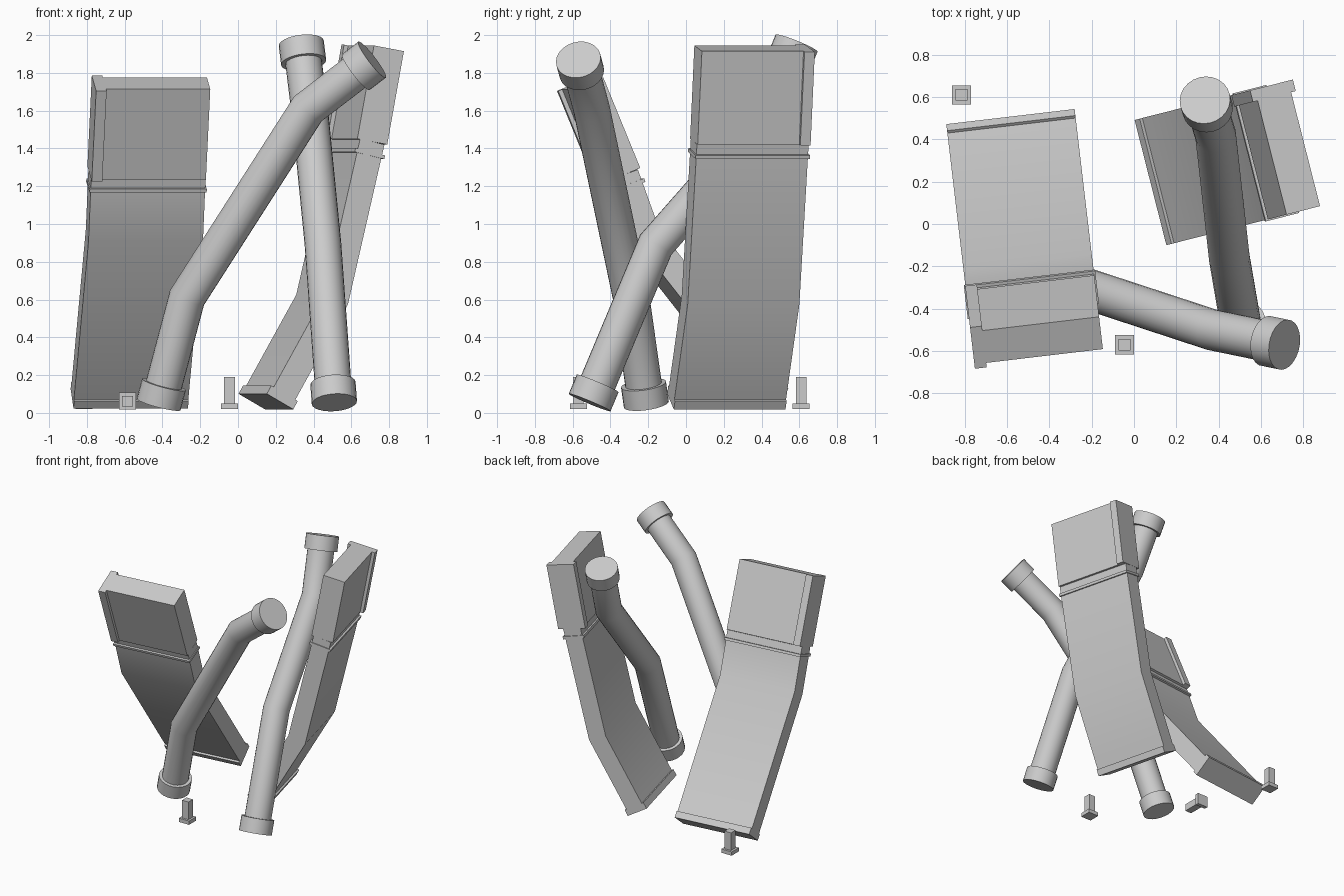
import bpy, bmesh, math
from mathutils import Vector

if "Cube" in bpy.data.objects:
    bpy.data.objects.remove(bpy.data.objects["Cube"])


def finish(name, bm, smooth=False):
    bmesh.ops.recalc_face_normals(bm, faces=bm.faces[:])
    me = bpy.data.meshes.new(name)
    bm.to_mesh(me)
    bm.free()
    ob = bpy.data.objects.new(name, me)
    bpy.context.collection.objects.link(ob)
    if smooth:
        bpy.ops.object.select_all(action='DESELECT')
        ob.select_set(True)
        bpy.context.view_layer.objects.active = ob
        bpy.ops.object.shade_smooth_by_angle(angle=math.radians(35))
    return ob


def loft(name, rings, smooth=False):
    """Skin a list of vertex rings and close both ends."""
    bm = bmesh.new()
    rows = [[bm.verts.new(p) for p in ring] for ring in rings]
    n = len(rows[0])
    for a, b in zip(rows, rows[1:]):
        for i in range(n):
            j = (i + 1) % n
            bm.faces.new((a[i], a[j], b[j], b[i]))
    bm.faces.new(rows[0])
    bm.faces.new(rows[-1])
    return finish(name, bm, smooth)


def sweep_tube(name, path, radius, sides=24):
    """Round tube along a path with mitred corners."""
    pts = [Vector(p) for p in path]
    dirs = [(b - a).normalized() for a, b in zip(pts, pts[1:])]
    x = dirs[0].cross(Vector((0, 1, 0))).normalized()
    y = dirs[0].cross(x)
    ring = [pts[0] + radius * (x * math.cos(t) + y * math.sin(t))
            for t in (2 * math.pi * i / sides for i in range(sides))]
    rings = [ring]
    for k, d in enumerate(dirs):
        nrm = d if k == len(dirs) - 1 else (d + dirs[k + 1]).normalized()
        ring = [p + d * ((pts[k + 1] - p).dot(nrm) / d.dot(nrm)) for p in ring]
        rings.append(ring)
    return loft(name, rings, True)


def bent_pole(name, path):
    pts = [Vector(p) for p in path]
    sweep_tube(name + "_tube", path, 0.097)
    for label, end, nxt in (("lower", pts[0], pts[1]), ("upper", pts[-1], pts[-2])):
        d = (nxt - end).normalized()
        sweep_tube(f"{name}_{label}_cap", (end, end + d * 0.11), 0.12)


def panel(name, origin, across, lean, path):
    """Bent panel; path = (lean, height) centre points: foot, bend, box bottom, top."""
    o, w, l = (Vector((*v, 0)) for v in (origin, across, lean))
    pts = [Vector(p) for p in path]

    def slab(part, line, half, v0=-0.305, v1=0.305, smooth=False):
        dirs = [(b - a).normalized() for a, b in zip(line, line[1:])]
        rings = []
        for i, p in enumerate(line):
            a, b = dirs[max(i - 1, 0)], dirs[min(i, len(dirs) - 1)]
            m = (a + b).normalized()
            off = Vector((m.y, -m.x)) * (half / m.dot(a))
            rings.append([o + l * q.x + w * v + Vector((0, 0, q.y))
                          for q, v in ((p + off, v0), (p + off, v1), (p - off, v1), (p - off, v0))])
        loft(f"{name}_{part}", rings, smooth)

    foot, bend, low, top = pts
    up0 = (bend - foot).normalized()
    up1 = (bend - low).normalized()
    slab("foot", [foot, foot + up0 * 0.05], 0.083)
    slab("plank", [foot + up0 * 0.02, foot + up0 * 0.09, bend, low + up1 * 0.07, low], 0.068, smooth=True)
    slab("flange", [low + up1 * 0.075, low + up1 * 0.055], 0.083, -0.312, 0.312)
    slab("box", [low, top], 0.083)
    slab("edge_rail", [low, top], 0.106, -0.306, -0.25)


def pin(name, base, axis):
    """Square peg on a square plate."""
    d = Vector(axis)
    x = Vector((1, 0, 0))
    y = d.cross(x)
    base = Vector(base)

    def ring(h, s):
        return [base + d * h + x * (a * s) + y * (b * s)
                for a, b in ((-1, -1), (1, -1), (1, 1), (-1, 1))]
    loft(name, [ring(0, .045), ring(.03, .045), ring(.03, .028), ring(.17, .028)])


# Bent panels
panel("left_panel", (-0.583, 0.505), (0.993, 0.117), (0.117, -0.993),
      [(0.063, 0.075), (0.747, 0.94), (0.865, 1.265), (1.0625, 1.745)])
panel("right_panel", (0.075, 0.195), (0.246, -0.969), (0.969, 0.246),
      [(0.075, 0.06), (0.382, 0.60), (0.579, 1.436), (0.67, 1.93)])

# Bent poles with end caps
bent_pole("front_pole", [(-0.42, -0.21, 0.045), (-0.27, -0.29, 0.61),
                         (0.37, -0.50, 1.61), (0.71, -0.57, 1.87)])
bent_pole("back_pole", [(0.51, -0.51, 0.055), (0.45, -0.16, 0.89),
                        (0.385, 0.42, 1.55), (0.335, 0.585, 1.957)])

# Small pins, two standing and one lying down
pin("pin_back", (-0.815, 0.61, 0.02), (0, 0, 1))
pin("pin_front", (-0.045, -0.57, 0.02), (0, 0, 1))
pin("pin_lying", (-0.585, 0.105, 0.062), (0, -1, 0))
